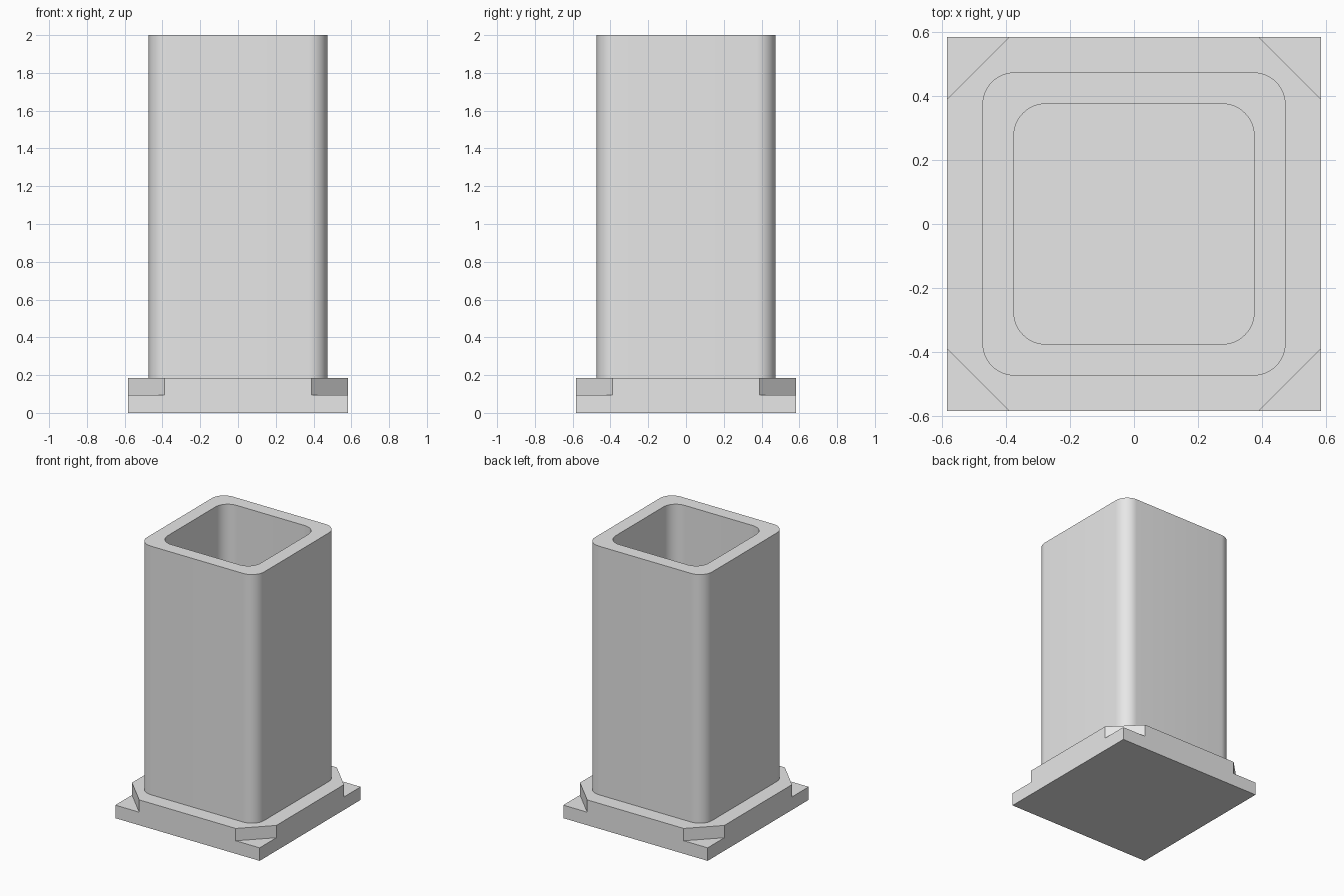
import bpy
import bmesh
import math

old = bpy.data.objects.get("Cube")
if old:
    bpy.data.objects.remove(old, do_unlink=True)

HALF, CUT = 0.583, 0.39          # base half width, start of corner cut
STEP, DECK, TOP = 0.095, 0.185, 2.0
OUTER, INNER, RADIUS = 0.473, 0.375, 0.1

grey = bpy.data.materials.new("grey")
grey.use_nodes = True
grey.diffuse_color = (0.8, 0.8, 0.8, 1)
grey.node_tree.nodes["Principled BSDF"].inputs["Base Color"].default_value = (0.8, 0.8, 0.8, 1)


def finish(name, bm):
    bmesh.ops.recalc_face_normals(bm, faces=bm.faces)
    mesh = bpy.data.meshes.new(name)
    bm.to_mesh(mesh)
    bm.free()
    mesh.materials.append(grey)
    obj = bpy.data.objects.new(name, mesh)
    bpy.context.collection.objects.link(obj)
    return obj


def turn(x, y, quarter):
    for _ in range(quarter):
        x, y = -y, x
    return x, y


def rounded_ring(bm, half, z, steps=12):
    ring = []
    for quarter in range(4):
        for i in range(steps + 1):
            a = math.pi / 2 * i / steps
            c = half - RADIUS
            x, y = turn(c + RADIUS * math.cos(a), c + RADIUS * math.sin(a), quarter)
            ring.append(bm.verts.new((x, y, z)))
    return ring


# Square base with a triangular step cut into each upper corner
bm = bmesh.new()


def corner_verts(x, y, z):
    return [bm.verts.new((*turn(x, y, q), z)) for q in range(4)]


foot = corner_verts(HALF, HALF, 0)
ledge = corner_verts(HALF, HALF, STEP)
low_a, low_b = corner_verts(HALF, CUT, STEP), corner_verts(CUT, HALF, STEP)
high_a, high_b = corner_verts(HALF, CUT, DECK), corner_verts(CUT, HALF, DECK)
for q in range(4):
    n = (q + 1) % 4
    bm.faces.new((foot[q], foot[n], ledge[n], low_a[n], high_a[n],
                  high_b[q], low_b[q], ledge[q]))
    bm.faces.new((ledge[q], low_b[q], low_a[q]))
    bm.faces.new((low_a[q], low_b[q], high_b[q], high_a[q]))
bm.faces.new(foot)
bm.faces.new([v for q in range(4) for v in (high_a[q], high_b[q])])
finish("base", bm)

# Hollow square column with rounded corners, standing on the base
bm = bmesh.new()
rings = [rounded_ring(bm, half, z) for half, z in
         ((OUTER, DECK), (OUTER, TOP), (INNER, TOP), (INNER, DECK))]
for r, s in zip(rings, rings[1:]):
    for i in range(len(r)):
        j = (i + 1) % len(r)
        bm.faces.new((r[i], r[j], s[j], s[i]))
column = finish("column", bm)
# Open shell: make sure the rim faces upward
if max(column.data.polygons, key=lambda p: p.center.z).normal.z < 0:
    column.data.flip_normals()

bpy.ops.object.select_all(action="DESELECT")
column.select_set(True)
bpy.context.view_layer.objects.active = column
bpy.ops.object.shade_smooth_by_angle(angle=math.radians(30))
